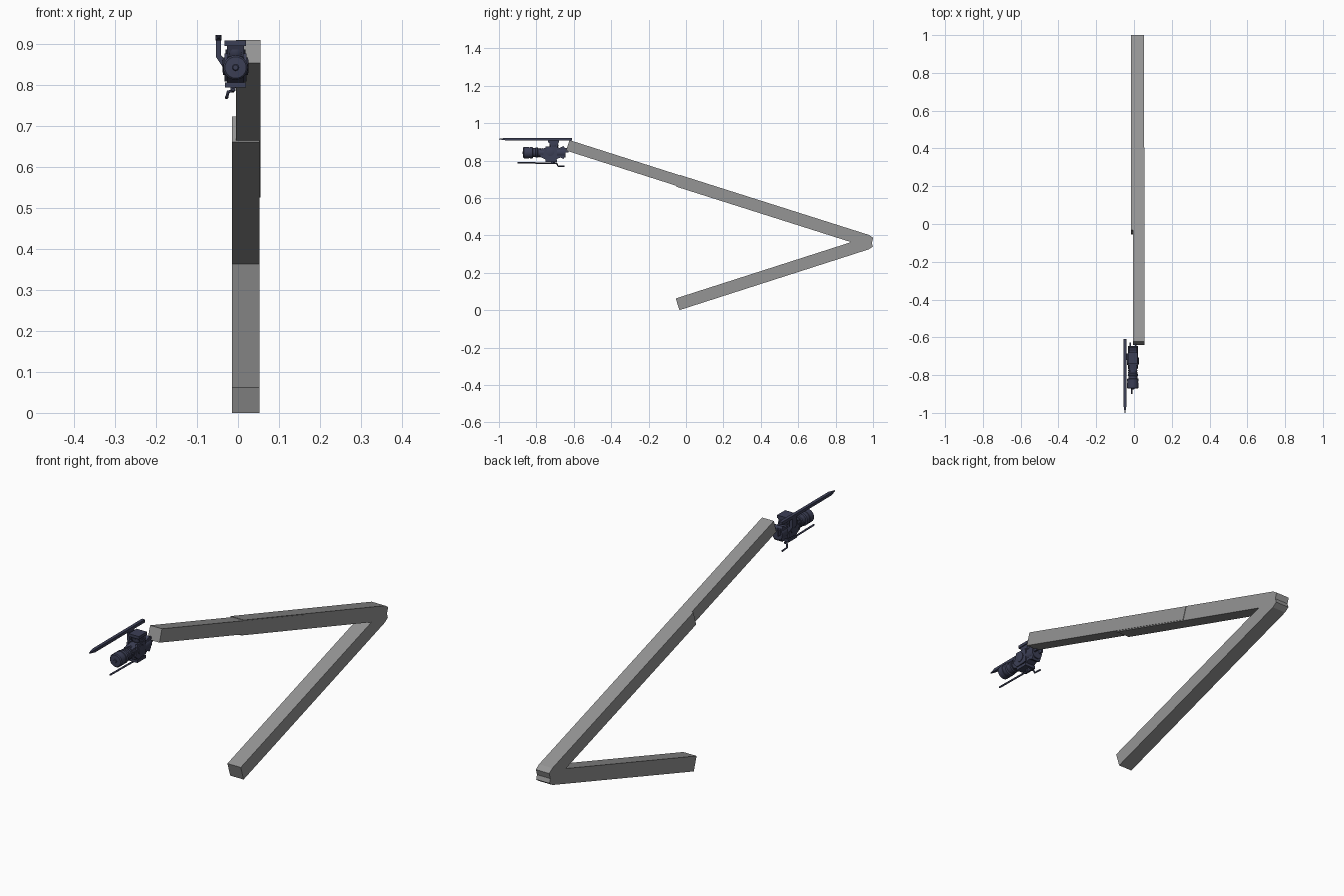
import bpy, bmesh, math
from mathutils import Vector

if "Cube" in bpy.data.objects:
    bpy.data.objects.remove(bpy.data.objects["Cube"])


def material(name, rgb):
    m = bpy.data.materials.new(name)
    m.diffuse_color = (*rgb, 1)
    m.use_nodes = True
    m.node_tree.nodes["Principled BSDF"].inputs["Base Color"].default_value = m.diffuse_color
    return m


dark = material("dark_blue", (0.045, 0.05, 0.092))
grey = material("boom_grey", (0.3, 0.3, 0.3))


def make(name, bm, mat=None, smooth=False):
    bmesh.ops.recalc_face_normals(bm, faces=bm.faces)
    me = bpy.data.meshes.new(name)
    bm.to_mesh(me)
    bm.free()
    ob = bpy.data.objects.new(name, me)
    bpy.context.collection.objects.link(ob)
    if mat:
        me.materials.append(mat)
    if smooth:
        bpy.context.view_layer.objects.active = ob
        ob.select_set(True)
        bpy.ops.object.shade_smooth_by_angle(angle=math.radians(35))
        ob.select_set(False)
    return ob


def prism(name, pts, vec, mat):
    """Extrude a flat outline along a vector."""
    bm = bmesh.new()
    f = bm.faces.new([bm.verts.new(p) for p in pts])
    r = bmesh.ops.extrude_face_region(bm, geom=[f])
    bmesh.ops.translate(bm, verts=[g for g in r["geom"] if isinstance(g, bmesh.types.BMVert)], vec=vec)
    return make(name, bm, mat)


def side_profile(name, pts, x0, x1, mat=dark):
    return prism(name, [(x0, y, z) for y, z in pts], (x1 - x0, 0, 0), mat)


def box(name, x, y, z):
    return side_profile(name, [(y[0], z[0]), (y[1], z[0]), (y[1], z[1]), (y[0], z[1])], x[0], x[1])


def bridge(bm, loops):
    n = len(loops[0])
    for a, b in zip(loops, loops[1:]):
        for i in range(n):
            bm.faces.new((a[i], a[(i + 1) % n], b[(i + 1) % n], b[i]))
    bm.faces.new(loops[0])
    bm.faces.new(loops[-1])


def lathe(name, rings, origin, axis="Y", n=24):
    """Stepped round part from (offset, radius) pairs along an axis."""
    bm = bmesh.new()
    loops = []
    for d, r in rings:
        loop = []
        for i in range(n):
            a = math.tau * i / n
            c, s = r * math.cos(a), r * math.sin(a)
            p = {"Y": (c, d, s), "X": (d, c, s), "Z": (c, s, d)}[axis]
            loop.append(bm.verts.new(Vector(origin) + Vector(p)))
        loops.append(loop)
    bridge(bm, loops)
    return make(name, bm, dark, True)


def rod(name, pts, radius):
    cu = bpy.data.curves.new(name, "CURVE")
    cu.dimensions = "3D"
    cu.bevel_depth, cu.bevel_resolution, cu.use_fill_caps = radius, 2, True
    sp = cu.splines.new("POLY")
    sp.points.add(len(pts) - 1)
    for p, co in zip(sp.points, pts):
        p.co = (*co, 1)
    cu.materials.append(dark)
    ob = bpy.data.objects.new(name, cu)
    bpy.context.collection.objects.link(ob)
    return ob


def beam(name, corner, degrees, length, t, x0, x1, chamfer=None):
    """Square boom section from a (y, z) corner, optionally with one end corner cut."""
    a = math.radians(degrees)
    c, s = math.cos(a), math.sin(a)
    low = [(length - 0.026, 0), (length, 0.008)] if chamfer == "bottom" else [(length, 0)]
    top = [(length, t - 0.008), (length - 0.026, t)] if chamfer == "top" else [(length, t)]
    pts = [(0, 0)] + low + top + [(0, t)]
    side_profile(name, [(corner[0] + u * c - v * s, corner[1] + u * s + v * c) for u, v in pts], x0, x1, grey)


# Folding boom: base section, upper sleeve and sliding extension
beam("lower_boom", (-0.035, 0.0), 17.8, 1.089, 0.0656, -0.0146, 0.0525, "bottom")
beam("upper_boom", (-0.052, 0.660), -17.6, 1.087, 0.0656, -0.0146, 0.0525, "top")
beam("boom_extension", (-0.641, 0.853), -17.7, 1.08, 0.059, -0.005, 0.0545)

# Tool body with flared back, neck and top plate
CX = -0.006
side_profile("tool_body", [(-0.78, 0.820), (-0.735, 0.798), (-0.70, 0.803), (-0.672, 0.816),
                           (-0.655, 0.808), (-0.645, 0.825), (-0.645, 0.862), (-0.655, 0.878),
                           (-0.675, 0.868), (-0.735, 0.870), (-0.78, 0.862)], CX - 0.021, CX + 0.021)
side_profile("neck", [(-0.718, 0.86), (-0.69, 0.86), (-0.682, 0.895), (-0.732, 0.895)], CX - 0.021, CX + 0.021)
box("top_plate", (CX - 0.027, CX + 0.025), (-0.738, -0.68), (0.895, 0.908))
lathe("neck_collar", [(0, 0.019), (0.008, 0.024), (0.018, 0.024)], (CX, -0.706, 0.868), "Z")
box("lower_plate", (CX - 0.026, CX + 0.026), (-0.75, -0.69), (0.793, 0.806))

# Side housings, mirrored, with pivot discs and mount lugs
for sgn, side in ((-1, "left"), (1, "right")):
    side_profile(side + "_housing", [(-0.765, 0.825), (-0.745, 0.808), (-0.69, 0.812), (-0.69, 0.874), (-0.75, 0.876)],
                 CX + sgn * 0.018, CX + sgn * 0.027)
    lathe(side + "_pivot", [(0, 0.021), (sgn * 0.004, 0.021), (sgn * 0.006, 0.012)],
          (CX + sgn * 0.026, -0.725, 0.845), "X", 20)
    box(side + "_mount_lug", (CX + sgn * 0.010, CX + sgn * 0.018), (-0.66, -0.628), (0.842, 0.868))

# Motor barrel with stepped rings and fins
lathe("motor_barrel", [(0.10, 0.026), (0.0, 0.026), (-0.005, 0.023), (-0.045, 0.023), (-0.048, 0.027),
                       (-0.058, 0.027), (-0.06, 0.024), (-0.072, 0.024), (-0.075, 0.030), (-0.088, 0.030),
                       (-0.089, 0.028), (-0.094, 0.028), (-0.095, 0.030), (-0.122, 0.030), (-0.126, 0.026),
                       (-0.127, 0.008), (-0.130, 0.006)], (CX, -0.745, 0.842), n=28)
for i in range(4):
    lathe("barrel_fin", [(0, 0.025), (0.004, 0.025)], (CX, -0.758 - 0.010 * i, 0.842), n=28)

# Long pointed blade on its cranked side bracket
bm = bmesh.new()
loops = []
for y, w, h in ((-0.61, 0.0072, 0.0065), (-0.965, 0.0072, 0.0065), (-1.0, 0.0015, 0.0015)):
    loops.append([bm.verts.new((-0.0475 + sx * w, y, 0.9145 + sz * h))
                  for sx, sz in ((-1, -1), (1, -1), (1, 1), (-1, 1))])
bridge(bm, loops)
make("long_blade", bm, dark)
out = [(-0.054, 0.921), (-0.041, 0.921), (-0.041, 0.872), (-0.027, 0.858), (-0.027, 0.835),
       (-0.034, 0.838), (-0.054, 0.868)]
prism("blade_bracket", [(x, -0.72, z) for x, z in out], (0, 0.035, 0), dark)

# Thin lower rod and hooked handle
rod("lower_rod", [(-0.012, -0.90, 0.788), (-0.012, -0.69, 0.785)], 0.004)
box("rod_hanger", (-0.018, -0.006), (-0.722, -0.708), (0.785, 0.80))
rod("hook_handle", [(-0.008, -0.71, 0.797), (-0.012, -0.70, 0.785), (-0.024, -0.69, 0.783),
                    (-0.027, -0.685, 0.77), (-0.028, -0.65, 0.769)], 0.004)
